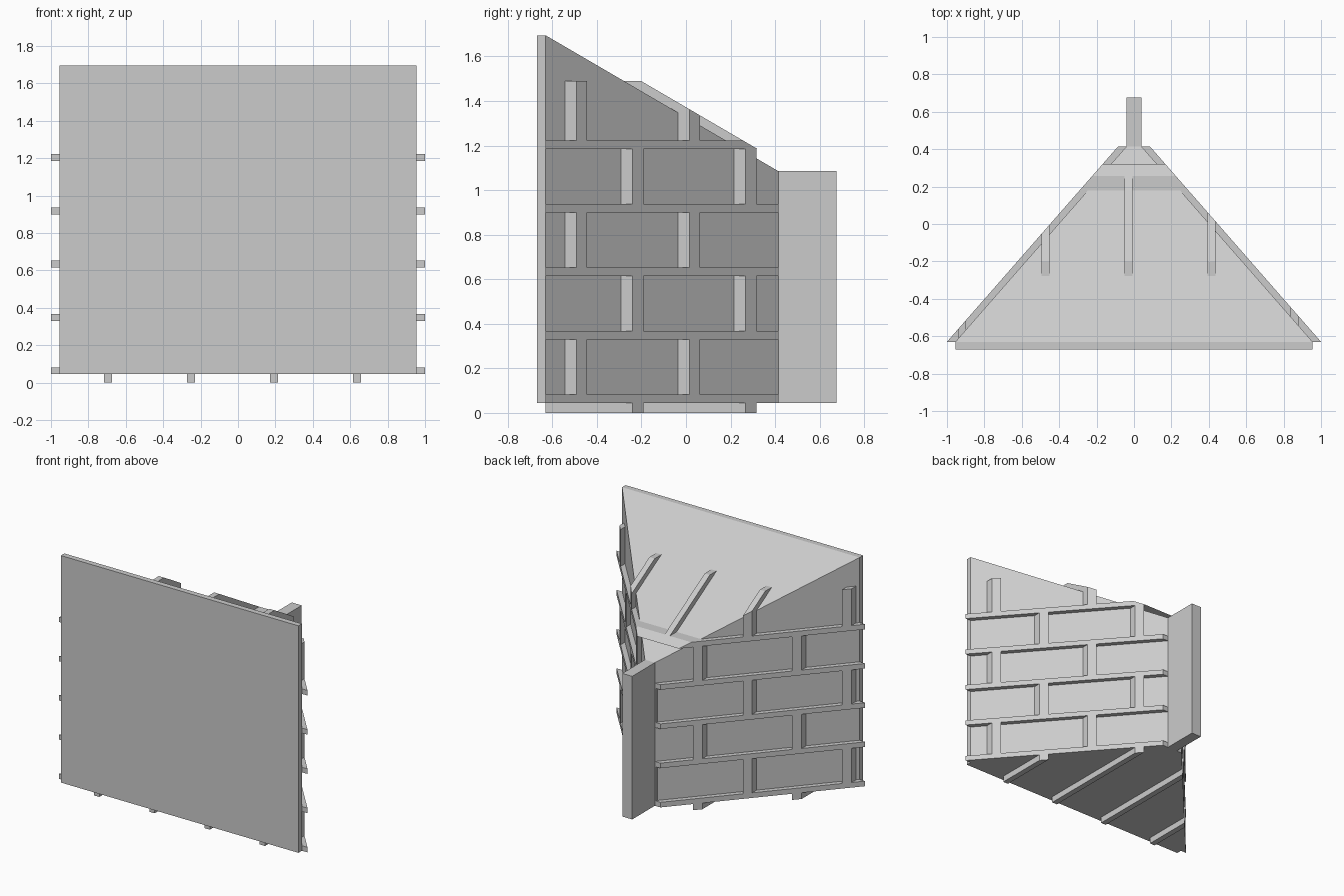
import bpy, bmesh
from mathutils import Vector

if "Cube" in bpy.data.objects:
    bpy.data.objects.remove(bpy.data.objects["Cube"], do_unlink=True)

GREY = (0.6, 0.6, 0.6, 1)
mat = bpy.data.materials.new("plain_grey")
mat.use_nodes = True
mat.diffuse_color = GREY
mat.node_tree.nodes["Principled BSDF"].inputs["Base Color"].default_value = GREY

FRONT, BACK = -0.63, 0.415      # depth range of the wedge
BASE, RAISE = 0.045, 0.045      # underside height, rib relief
BAR = 0.037                     # height of a horizontal bar
ROW = 0.285                     # spacing of the rows
RIB, STEP = 0.042, 0.444        # rib width and spacing


def finish(name, bm):
    bmesh.ops.recalc_face_normals(bm, faces=bm.faces)
    mesh = bpy.data.meshes.new(name)
    bm.to_mesh(mesh)
    bm.free()
    mesh.materials.append(mat)
    obj = bpy.data.objects.new(name, mesh)
    bpy.context.collection.objects.link(obj)


def box(name, x, y, z):
    bm = bmesh.new()
    bmesh.ops.create_cube(bm, size=1)
    for v in bm.verts:
        v.co = [r[0] if c < 0 else r[1] for c, r in zip(v.co, (x, y, z))]
    finish(name, bm)


def wedge(raised, bottom):
    """Tapered block with a sloping roof, its skin pushed out by raised."""
    bm = bmesh.new()
    for y, half, top in ((FRONT, 0.955, 1.695), (BACK, 0.04, 1.085)):
        for side in (-1, 1):
            for z in (bottom, top + raised):
                bm.verts.new((side * (half + raised), y, z))
    bmesh.ops.convex_hull(bm, input=bm.verts[:])
    return bm


def keep(bm, axis, low, high):
    """Trim to a slab between two planes and close the cuts."""
    for value, sign in ((low, -1), (high, 1)):
        normal = Vector((0, 0, 0))
        normal[axis] = sign
        point = Vector((0, 0, 0))
        point[axis] = value
        cut = bmesh.ops.bisect_plane(
            bm, geom=bm.verts[:] + bm.edges[:] + bm.faces[:], dist=1e-6,
            plane_co=point, plane_no=normal, clear_outer=True)
        edges = [e for e in cut["geom_cut"] if isinstance(e, bmesh.types.BMEdge)]
        if edges:
            bmesh.ops.holes_fill(bm, edges=[e for e in edges if e.is_boundary])


def ribs(name, first, count, low, high):
    for i in range(count):
        x = first + i * STEP
        bm = wedge(RAISE, 0)
        keep(bm, 2, low, high)
        keep(bm, 0, x - RIB / 2, x + RIB / 2)
        finish(f"{name}_{i + 1}", bm)


# Main block, front panel and rear post
finish("wedge_body", wedge(0, BASE))
box("front_panel", (-0.955, 0.955), (-0.67, FRONT), (BASE, 1.695))
box("rear_post", (-0.04, 0.04), (BACK - 0.02, 0.675), (BASE, 1.085))

# Horizontal bars wrapping the sides, and staggered upright ribs between them
for row in range(5):
    z = BASE + row * ROW
    bm = wedge(RAISE, 0)
    keep(bm, 2, z, z + BAR)
    finish(f"horizontal_bar_{row + 1}", bm)
    top = 1.49 if row == 4 else z + ROW
    if row % 2 == 0:
        ribs(f"upright_rib_row_{row + 1}", -0.918, 5, z + BAR, top)
    else:
        ribs(f"upright_rib_row_{row + 1}", -0.695, 4, z + BAR, top)

# Ribs under the floor
ribs("floor_rib", -0.695, 4, 0, BASE)
